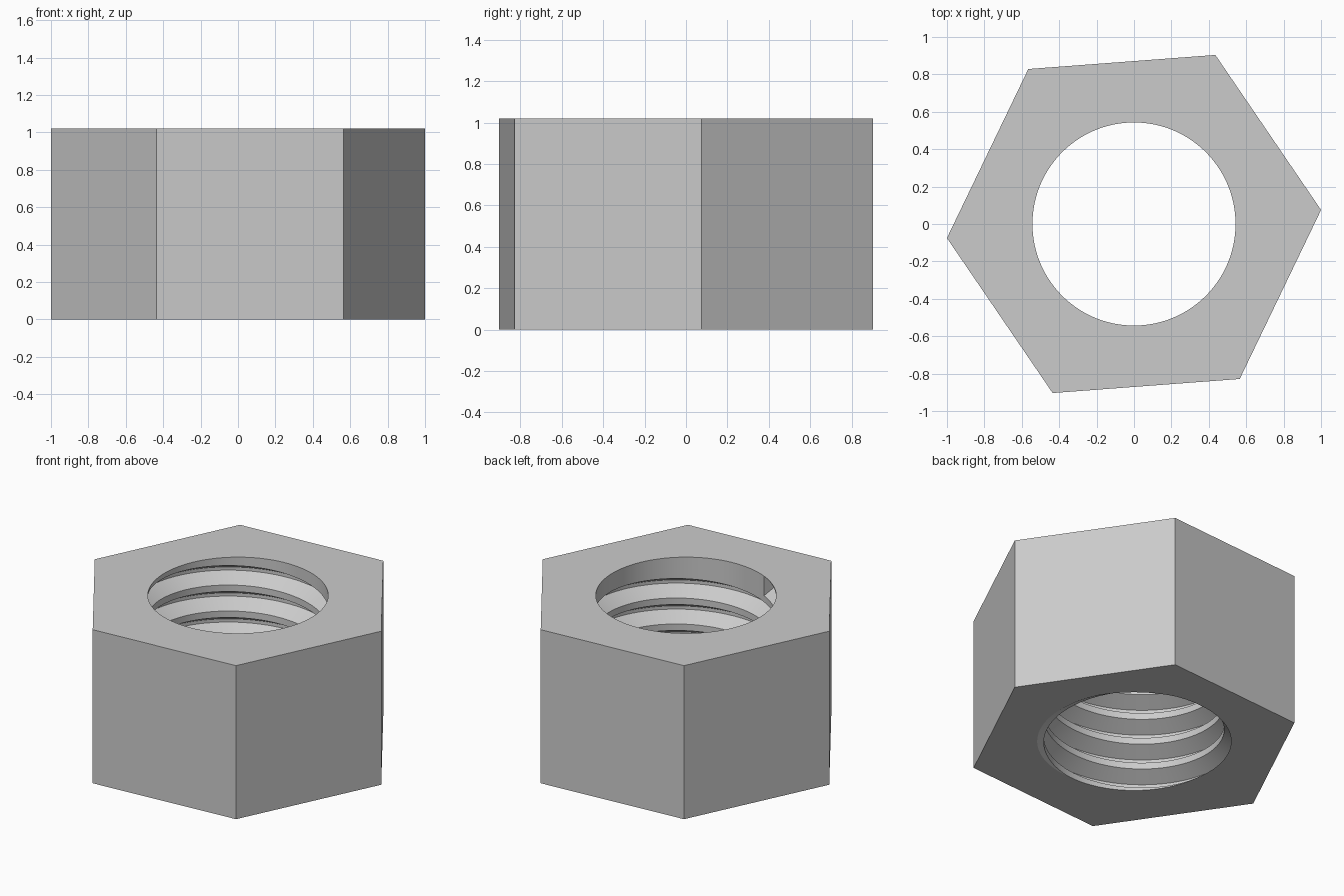
import bpy, bmesh
from math import sin, cos, radians

if "Cube" in bpy.data.objects:
    bpy.data.objects.remove(bpy.data.objects["Cube"])

HEIGHT = 1.02
HEX_R, HEX_TURN = 1.003, 4.3       # outer corners
BORE, ROOT = 0.543, 0.64           # thread crest and root radii
PITCH = 0.1725
END_ANGLE = 245                    # where the thread stops under the top face
STEPS, GROOVES = 120, 7


def point(bm, radius, degrees, z):
    a = radians(degrees)
    return bm.verts.new((radius * cos(a), radius * sin(a), z))


def thread_column(bm, turn):
    """Wall points from top to bottom, a given part of a turn before the end."""
    angle = END_ANGLE - 360 * turn
    col = [point(bm, BORE, angle, HEIGHT),
           point(bm, BORE, angle, HEIGHT - 0.75 * PITCH * turn)]
    for k in range(GROOVES):
        mid = HEIGHT - PITCH * (0.375 + turn + k)
        for offset, radius in ((0.375, BORE), (0.0625, ROOT),
                               (-0.0625, ROOT), (-0.375, BORE)):
            col.append(point(bm, radius, angle, mid + offset * PITCH))
    return col


bm = bmesh.new()

# Threaded bore
columns = [thread_column(bm, i / STEPS) for i in range(STEPS + 1)]
for a, b in zip(columns, columns[1:]):
    for i in range(len(a) - 1):
        bm.faces.new((a[i], a[i + 1], b[i + 1], b[i]))
bm.faces.new(columns[0][2:6])      # flat end of the groove
bmesh.ops.remove_doubles(bm, verts=bm.verts[:], dist=1e-5)

# Trim the thread where it runs out through the bottom
bmesh.ops.bisect_plane(bm, geom=bm.verts[:] + bm.edges[:] + bm.faces[:],
                       plane_co=(0, 0, 0), plane_no=(0, 0, 1), clear_inner=True)
bmesh.ops.remove_doubles(bm, verts=bm.verts[:], dist=1e-5)

# Six outer flats
low, high = ([point(bm, HEX_R, HEX_TURN + 60 * i, z) for i in range(6)]
             for z in (0, HEIGHT))
for i in range(6):
    j = (i + 1) % 6
    bm.faces.new((low[i], low[j], high[j], high[i]))

# Top and bottom faces between the hexagon and the bore
for z in (0, HEIGHT):
    rim = [e for e in bm.edges if e.is_boundary
           and all(abs(v.co.z - z) < 1e-4 for v in e.verts)]
    bmesh.ops.triangle_fill(bm, edges=rim, use_beauty=True,
                            normal=(0, 0, 1 if z else -1))
bmesh.ops.recalc_face_normals(bm, faces=bm.faces[:])

mesh = bpy.data.meshes.new("hex_nut")
bm.to_mesh(mesh)
bm.free()
nut = bpy.data.objects.new("hex_nut", mesh)
bpy.context.collection.objects.link(nut)

# Plain grey metal
grey = bpy.data.materials.new("light_grey")
grey.use_nodes = True
colour = (0.6, 0.6, 0.6, 1)
grey.diffuse_color = colour
grey.node_tree.nodes["Principled BSDF"].inputs["Base Color"].default_value = colour
mesh.materials.append(grey)

bpy.ops.object.select_all(action='DESELECT')
nut.select_set(True)
bpy.context.view_layer.objects.active = nut
bpy.ops.object.shade_smooth_by_angle(angle=radians(25))
